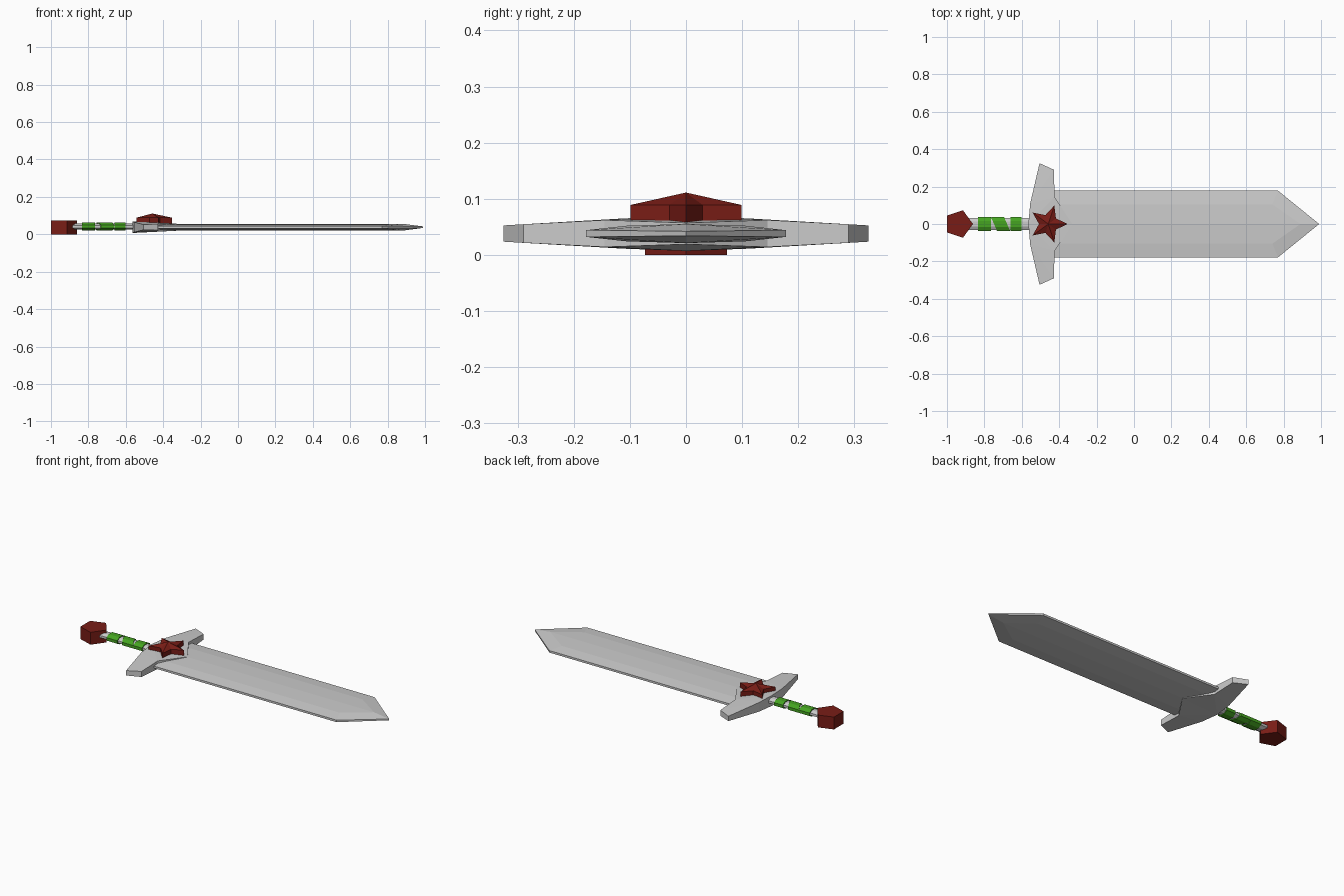
import bpy, bmesh
from math import cos, sin, pi

if "Cube" in bpy.data.objects:
    bpy.data.objects.remove(bpy.data.objects["Cube"])

ZC = 0.038  # height of the sword's middle plane


def material(name, rgb):
    m = bpy.data.materials.new(name)
    m.diffuse_color = (*rgb, 1)
    m.use_nodes = True
    m.node_tree.nodes["Principled BSDF"].inputs["Base Color"].default_value = m.diffuse_color
    return m


RED = material("dark_red", (0.19, 0.012, 0.008))
GREEN = material("green", (0.06, 0.37, 0.015))


def build(name, faces, mat=None):
    """Make a welded flat-shaded object from faces given as point lists."""
    bm = bmesh.new()
    for f in faces:
        bm.faces.new([bm.verts.new(p) for p in f])
    bmesh.ops.remove_doubles(bm, verts=bm.verts, dist=1e-5)
    bmesh.ops.recalc_face_normals(bm, faces=bm.faces)
    me = bpy.data.meshes.new(name)
    bm.to_mesh(me)
    bm.free()
    ob = bpy.data.objects.new(name, me)
    bpy.context.collection.objects.link(ob)
    if mat:
        me.materials.append(mat)
    return ob


def mirrored(name, top, outline):
    """Mirror a quarter (top faces plus walls below the outline) in y and z."""
    quarter = list(top)
    for p, q in zip(outline, outline[1:]):
        quarter.append([p, q, (q[0], q[1], 0), (p[0], p[1], 0)])
    faces = [[(x, y * sy, ZC + z * sz) for x, y, z in f]
             for f in quarter for sy in (1, -1) for sz in (1, -1)]
    return build(name, faces)


def loft(name, rings, mat=None):
    """Skin a list of equal-length rings and cap both ends."""
    n = len(rings[0])
    faces = [[a[i], a[(i + 1) % n], b[(i + 1) % n], b[i]]
             for a, b in zip(rings, rings[1:]) for i in range(n)]
    return build(name, faces + [rings[0], rings[-1]], mat)


# Blade: edge line, bevel line and central ridge
edge = [(-0.5, 0.178, 0.006), (0.77, 0.178, 0.006), (0.99, 0, 0.004)]
bevel = [(-0.5, 0.105, 0.014), (0.74, 0.105, 0.014), (0.89, 0, 0.017)]
ridge = (-0.5, 0, 0.017)
mirrored("blade",
         [[edge[0], edge[1], bevel[1], bevel[0]],
          [edge[1], edge[2], bevel[2], bevel[1]],
          [bevel[0], bevel[1], bevel[2], ridge]],
         [ridge, bevel[0], edge[0], edge[1], edge[2]])

# Crossguard with tapering arms and a point over the blade
A, B, C = (-0.565, 0, 0.031), (-0.555, 0.11, 0.027), (-0.505, 0.325, 0.0145)
D, E, G = (-0.428, 0.29, 0.0165), (-0.425, 0.145, 0.024), (-0.33, 0, 0.019)
mirrored("crossguard", [[A, B, E], [A, E, G], [B, C, D], [B, D, E]],
         [A, B, C, D, E, G])


# Grip and wraps: eight-sided tubes whose ends may slant across y
def tube(name, start, end, ry, rz, mat=None):
    rings = []
    for left, right in (start, end):
        ring = []
        for i in range(8):
            a = (i + 0.5) * pi / 4
            c, s = cos(a) / cos(pi / 8), sin(a) / cos(pi / 8)
            ring.append((right + (left - right) * (c + 1) / 2, c * ry, ZC + 0.003 + s * rz))
        rings.append(ring)
    return loft(name, rings, mat)


tube("grip", (-0.9, -0.9), (-0.53, -0.53), 0.031, 0.016)
wraps = [((-0.835, -0.835), (-0.765, -0.765)),
         ((-0.765, -0.732), (-0.695, -0.662)),
         ((-0.66, -0.66), (-0.602, -0.602))]
for k, (s, e) in enumerate(wraps):
    tube(f"grip_wrap_{k + 1}", s, e, 0.038, 0.021, GREEN)


# Pommel: pentagonal prism
def ring(cx, radii, n, z):
    return [(cx + radii[i % len(radii)] * cos(2 * pi * i / n),
             radii[i % len(radii)] * sin(2 * pi * i / n), z) for i in range(n)]


loft("pommel", [ring(-0.938, [0.077], 5, z) for z in (0, 0.073)], RED)

# Star ornament: straight sides with a faceted pointed top
low = ring(-0.458, [0.104, 0.05], 10, 0.055)
high = ring(-0.458, [0.104, 0.05], 10, 0.089)
apex = (-0.458, 0, 0.111)
star = [low]
for i in range(10):
    j = (i + 1) % 10
    star += [[low[i], low[j], high[j], high[i]], [high[i], high[j], apex]]
build("star_ornament", star, RED)
